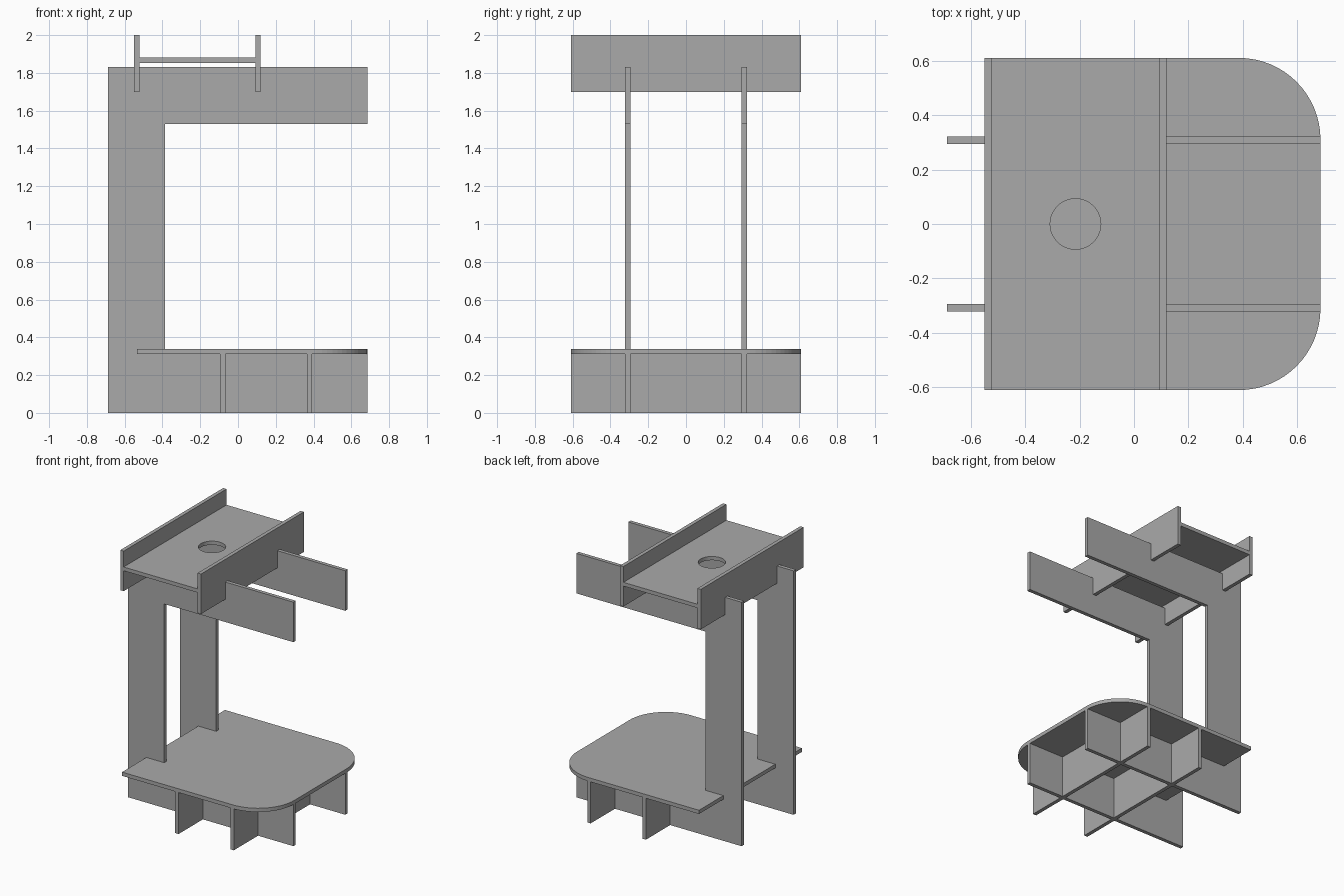
import bpy, bmesh, math
from mathutils import Matrix, Vector

cube = bpy.data.objects.get("Cube")
if cube:
    bpy.data.objects.remove(cube, do_unlink=True)

T = 0.028          # sheet thickness
HALF = 0.61        # half depth of the sheets

grey = bpy.data.materials.new("sheet_grey")
grey.use_nodes = True
GREY = (0.4, 0.4, 0.4, 1)
grey.diffuse_color = GREY
grey.node_tree.nodes["Principled BSDF"].inputs["Base Color"].default_value = GREY

# Sheet planes: outline (u, v) and thickness direction mapped to the model axes
PLANES = {
    "xy": lambda u, v, w: Vector((u, v, w)),
    "xz": lambda u, v, w: Vector((u, w, v)),
    "yz": lambda u, v, w: Vector((w, u, v)),
}


def arc(cx, cy, r, start, end, n):
    """Points on an arc, angles in degrees."""
    return [(cx + r * math.cos(math.radians(start + (end - start) * i / n)),
             cy + r * math.sin(math.radians(start + (end - start) * i / n)))
            for i in range(n + 1)]


def rect(u0, u1, v0, v1):
    return [(u0, v0), (u1, v0), (u1, v1), (u0, v1)]


def sheet(name, plane, centre, *loops):
    """Flat cut sheet: first loop is the outline, further loops are holes."""
    place = PLANES[plane]
    bm = bmesh.new()
    edges = []
    for loop in loops:
        vs = [bm.verts.new(place(u, v, centre - T / 2)) for u, v in loop]
        edges += [bm.edges.new((a, b)) for a, b in zip(vs, vs[1:] + vs[:1])]
    bmesh.ops.triangle_fill(bm, edges=edges, use_beauty=True)
    new = bmesh.ops.extrude_face_region(bm, geom=bm.faces[:])["geom"]
    bmesh.ops.translate(bm, vec=place(0, 0, T),
                        verts=[g for g in new if isinstance(g, bmesh.types.BMVert)])
    bmesh.ops.recalc_face_normals(bm, faces=bm.faces[:])
    bmesh.ops.dissolve_limit(bm, angle_limit=0.01, verts=bm.verts[:], edges=bm.edges[:])
    mesh = bpy.data.meshes.new(name)
    bm.to_mesh(mesh)
    bm.free()
    mesh.materials.append(grey)
    obj = bpy.data.objects.new(name, mesh)
    bpy.context.collection.objects.link(obj)
    return obj


# Two C-shaped side frames
c_shape = [(-0.687, 0), (0.685, 0), (0.685, 0.312), (-0.387, 0.312),
           (-0.387, 1.53), (0.685, 1.53), (0.685, 1.83), (-0.687, 1.83)]
for side, y in (("left", 0.308), ("right", -0.308)):
    sheet(f"side_frame_{side}", "xz", y, c_shape)

# Base plate, rounded at the open end
R = 0.3
base = ([(-0.535, HALF), (-0.535, -HALF)]
        + arc(0.685 - R, -HALF + R, R, -90, 0, 16)
        + arc(0.685 - R, HALF - R, R, 0, 90, 16))
sheet("base_plate", "xy", 0.325, base)

# Cross ribs under the base plate
for i, x in enumerate((-0.08, 0.378)):
    sheet(f"base_rib_{i + 1}", "yz", x, rect(-HALF, HALF, 0, 0.311))

# Top shelf with a round hole, held between two upright rails
hole = arc(-0.215, 0, 0.093, 0, 360, 40)[:-1]
sheet("top_shelf", "xy", 1.867, rect(-0.522, 0.092, -HALF, HALF), hole)
for end, x in (("back", -0.536), ("open", 0.106)):
    sheet(f"shelf_rail_{end}", "yz", x, rect(-HALF, HALF, 1.70, 2.0))
